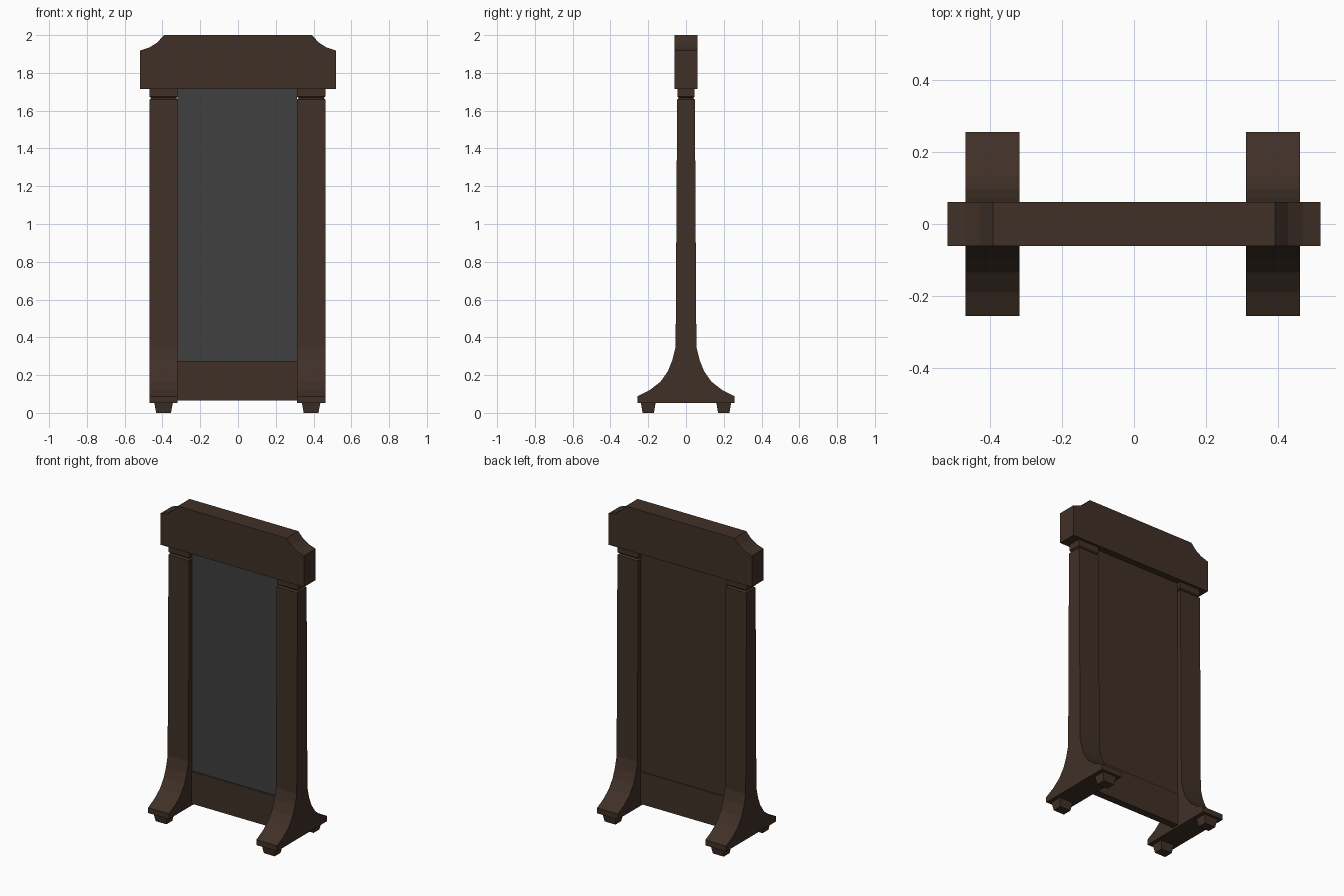
import bpy, bmesh

if "Cube" in bpy.data.objects:
    bpy.data.objects.remove(bpy.data.objects["Cube"])

def material(name, rgb):
    m = bpy.data.materials.new(name)
    m.diffuse_color = (*rgb, 1)
    m.use_nodes = True
    m.node_tree.nodes["Principled BSDF"].inputs["Base Color"].default_value = m.diffuse_color
    return m

WOOD = material("dark_wood", (0.051, 0.030, 0.020))
GLASS = material("grey_mirror", (0.050, 0.050, 0.050))

def finish(name, bm, mat):
    bmesh.ops.recalc_face_normals(bm, faces=bm.faces)
    me = bpy.data.meshes.new(name)
    bm.to_mesh(me)
    bm.free()
    me.materials.append(mat)
    ob = bpy.data.objects.new(name, me)
    bpy.context.collection.objects.link(ob)
    return ob

def prism(name, points, direction, mat):
    """Extrude a closed outline along a direction."""
    bm = bmesh.new()
    face = bm.faces.new([bm.verts.new(p) for p in points])
    ext = bmesh.ops.extrude_face_region(bm, geom=[face])
    verts = [g for g in ext["geom"] if isinstance(g, bmesh.types.BMVert)]
    bmesh.ops.translate(bm, verts=verts, vec=direction)
    return finish(name, bm, mat)

def stack(name, cx, cy, sections, mat):
    """Rectangular sections (half x, half y, z) skinned from bottom to top."""
    bm = bmesh.new()
    rings = [[bm.verts.new((cx + sx * hx, cy + sy * hy, z))
              for sx, sy in ((-1, -1), (1, -1), (1, 1), (-1, 1))]
             for hx, hy, z in sections]
    for a, b in zip(rings, rings[1:]):
        for i in range(4):
            j = (i + 1) % 4
            bm.faces.new((a[i], a[j], b[j], b[i]))
    bm.faces.new(rings[0])
    bm.faces.new(rings[-1])
    return finish(name, bm, mat)

def box(name, x0, x1, y0, y1, z0, z1, mat):
    hx, hy = (x1 - x0) / 2, (y1 - y0) / 2
    return stack(name, (x0 + x1) / 2, (y0 + y1) / 2,
                 [(hx, hy, z0), (hx, hy, z1)], mat)

# header board with concave upper corners
half = [(0.518, 1.715), (0.518, 1.918), (0.468, 1.935), (0.428, 1.96), (0.392, 2.0)]
outline = half + [(-x, z) for x, z in reversed(half)]
prism("header", [(x, -0.061, z) for x, z in outline], (0, 0.122, 0), WOOD)

# flared posts, necks and block feet
flare = [(0.256, 0.053), (0.256, 0.088), (0.19, 0.122), (0.135, 0.165),
         (0.096, 0.22), (0.072, 0.28), (0.055, 0.35), (0.047, 1.658)]
profile = flare + [(-y, z) for y, z in reversed(flare)]
for side, cx in (("left", -0.394), ("right", 0.387)):
    prism(side + "_post", [(cx - 0.075, y, z) for y, z in profile], (0.15, 0, 0), WOOD)
    stack(side + "_neck", cx, 0,
          [(0.075, 0.047, 1.658), (0.066, 0.038, 1.667),
           (0.075, 0.044, 1.674), (0.075, 0.044, 1.715)], WOOD)
    for end, cy in (("front", -0.2), ("back", 0.2)):
        stack(f"{side}_{end}_foot", cx, cy,
              [(0.039, 0.03, 0.0), (0.049, 0.039, 0.053)], WOOD)

# lower rail, backing panel and mirror
box("lower_rail", -0.32, 0.313, -0.024, 0.024, 0.066, 0.276, WOOD)
box("back_panel", -0.32, 0.313, -0.01, 0.018, 0.276, 1.716, WOOD)
box("mirror", -0.32, 0.313, -0.016, -0.01, 0.276, 1.716, GLASS)
